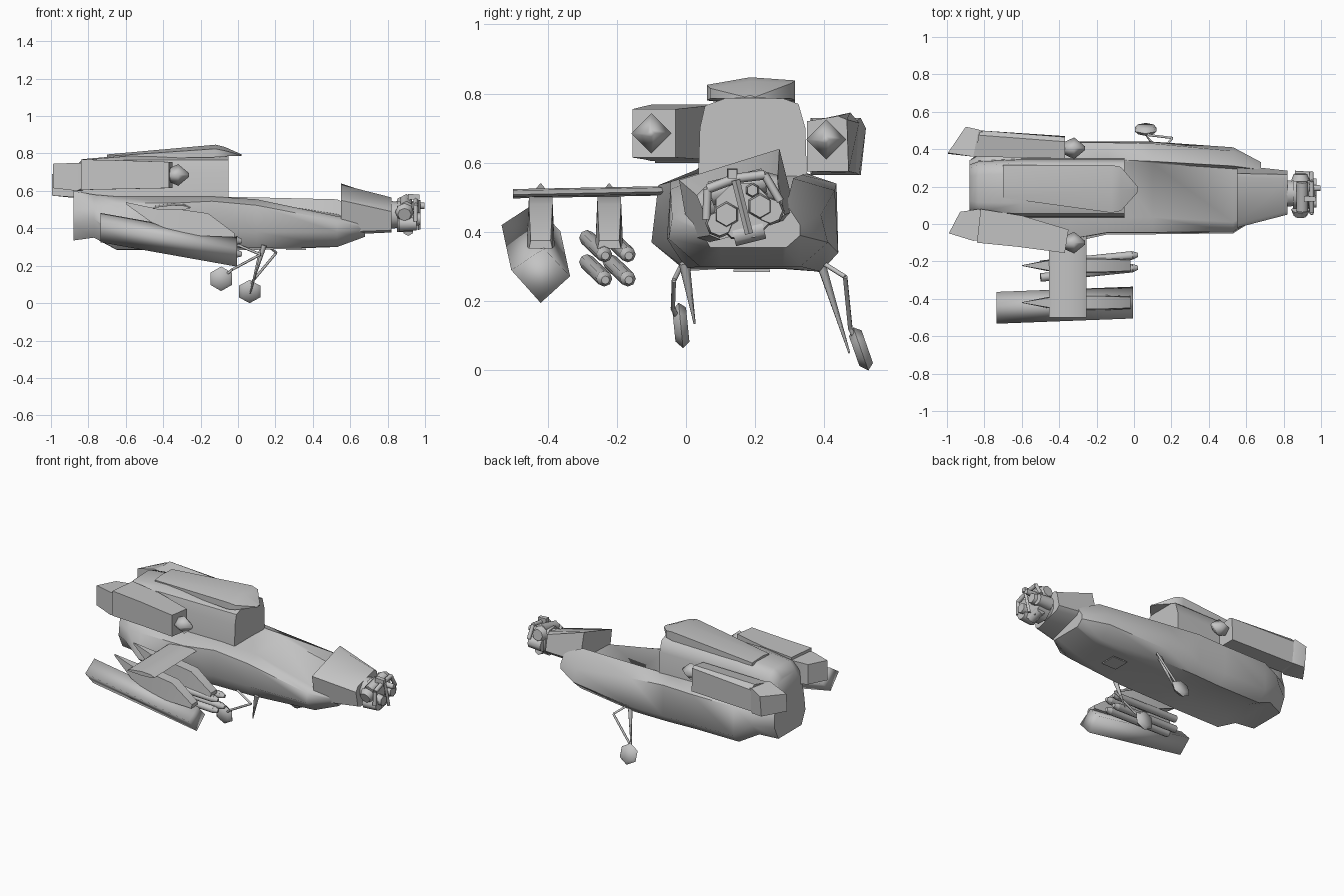
import bpy, bmesh, math
from mathutils import Vector, Matrix

grey = bpy.data.materials.new("hull_grey")
grey.diffuse_color = (0.55, 0.55, 0.55, 1)


def finish(name, bm, angle=45):
    bmesh.ops.remove_doubles(bm, verts=bm.verts, dist=0.0005)
    bmesh.ops.recalc_face_normals(bm, faces=bm.faces)
    me = bpy.data.meshes.new(name)
    bm.to_mesh(me)
    bm.free()
    me.materials.append(grey)
    ob = bpy.data.objects.new(name, me)
    bpy.context.collection.objects.link(ob)
    bpy.ops.object.select_all(action='DESELECT')
    ob.select_set(True)
    bpy.context.view_layer.objects.active = ob
    bpy.ops.object.shade_smooth_by_angle(angle=math.radians(angle))
    return ob


def loft(name, rings, angle=45):
    """Skin equal-length rings of points and cap both ends."""
    bm = bmesh.new()
    vs = [[bm.verts.new(p) for p in r] for r in rings]
    n = len(vs[0])
    for a, b in zip(vs, vs[1:]):
        for i in range(n):
            j = (i + 1) % n
            bm.faces.new((a[i], a[j], b[j], b[i]))
    bm.faces.new(vs[0])
    bm.faces.new(vs[-1])
    return finish(name, bm, angle)


def at(x, pts):
    return [(x, y, z) for y, z in pts]


def box_ring(near, far, z0, z1):
    """Upright rectangle between two plan points."""
    return [(*near, z0), (*near, z1), (*far, z1), (*far, z0)]


def rod(name, a, b, r0, r1, sides=8, spin=0.0, angle=65):
    a, b = Vector(a), Vector(b)
    d = b - a
    bm = bmesh.new()
    m = (Matrix.Translation((a + b) / 2) @ d.to_track_quat('Z', 'Y').to_matrix().to_4x4()
         @ Matrix.Rotation(spin, 4, 'Z'))
    bmesh.ops.create_cone(bm, cap_ends=True, segments=sides, radius1=r0,
                          radius2=r1, depth=d.length, matrix=m)
    return finish(name, bm, angle)


# lower hull: near sill, shoulder, mid, keel, then far side and the inner deck edge
def hull_ring(x, recess, pts):
    z = pts[3][1] + recess      # belly rises between the side fairings at the rear
    return at(x, pts[:4] + [(.10, z), (.28, z)] + pts[4:])


fairing = [(.03, .57), (-.08, .535), (-.10, .37), (0, .287), (.38, .285), (.44, .345), (.435, .535), (.35, .57), (.34, .57)]
hull = [
    hull_ring(-.88, 0, [(.05, .60), (.03, .50), (.02, .42), (.06, .335), (.30, .335), (.34, .42), (.34, .50), (.31, .60), (.30, .60)]),
    hull_ring(-.77, 0, [(.03, .58), (-.04, .51), (-.07, .45), (.02, .35), (.34, .35), (.42, .44), (.40, .51), (.34, .58), (.33, .58)]),
    hull_ring(-.65, .03, fairing),
    hull_ring(-.34, .02, fairing),
    hull_ring(-.14, 0, [(.035, .57), (-.045, .545), (-.055, .38), (0, .293), (.39, .285), (.44, .34), (.435, .54), (.345, .57), (.335, .57)]),
    hull_ring(.10, 0, [(.035, .555), (-.045, .523), (-.055, .38), (0, .295), (.39, .285), (.44, .34), (.43, .52), (.335, .565), (.325, .545)]),
    hull_ring(.53, 0, [(.01, .465), (-.04, .44), (-.05, .38), (.04, .30), (.33, .30), (.41, .37), (.39, .45), (.31, .555), (.295, .475)]),
    hull_ring(.68, 0, [(.06, .44), (.045, .42), (.045, .40), (.07, .355), (.29, .355), (.33, .39), (.33, .42), (.29, .48), (.28, .44)]),
]
loft("lower_hull", hull, 48)

# upper engine bay
bay = [(.035, .54), (.04, .70), (.055, .765), (.11, .785), (.27, .79), (.325, .77), (.345, .70), (.35, .54)]


def bay_ring(x, shrink, drop):
    return at(x, [(.19 + (y - .19) * shrink, z if z < .6 else z - drop) for y, z in bay])


loft("upper_bay", [bay_ring(-.88, .82, .07), bay_ring(-.83, .93, .02),
                   bay_ring(-.6, 1, 0), bay_ring(-.05, 1, 0)], 55)

# roof cowl with pointed front lip
loft("roof_cowl", [
    at(-.70, [(.14, .77), (.14, .785), (.20, .795), (.315, .79), (.315, .77)]),
    at(-.12, [(.06, .78), (.06, .825), (.185, .847), (.315, .838), (.315, .78)]),
    at(-.07, [(.07, .785), (.07, .815), (.185, .835), (.305, .83), (.305, .785)]),
    at(.02, [(.17, .787), (.17, .79), (.185, .795), (.20, .79), (.20, .787)])])

# rolled nose block
nose_back = [(-.02, .55), (.0, .556), (.25, .634), (.27, .64), (.315, .46), (.30, .44), (.04, .365), (.01, .38)]
nose_front = [(.05, .49), (.07, .52), (.24, .565), (.265, .55), (.285, .45), (.26, .425), (.10, .378), (.07, .39)]
loft("nose", [at(.55, nose_back), at(.82, nose_front)])

# sensor turret, rolled with the nose
C = Vector((0, .163, .472))
roll = Matrix.Rotation(math.radians(14), 3, 'X')


def turret(x, y, z):
    return C + roll @ Vector((x, y, z))


rod("turret_neck", turret(.80, 0, 0), turret(.86, 0, 0), .075, .07, 10)
rod("turret_housing", turret(.85, 0, -.01), turret(.935, 0, -.01), .09, .085, 8, math.pi / 8)
for s in (-1, 1):
    rod("turret_side_disc", turret(.89, s * .08, .035), turret(.89, s * .115, .03), .05, .036, 8)
    rod("turret_cheek", turret(.86, s * .075, -.03), turret(.955, s * .075, -.03), .042, .036, 8)
    rod("sensor_window", turret(.92, s * .05, -.01), turret(.975, s * .05, -.01), .04, .033, 6)
    # hoop over the sensor windows
    rod("hoop_side", turret(.95, s * .11, -.01), turret(.95, s * .085, .075), .012, .012, 6)
    rod("hoop_top", turret(.95, s * .085, .075), turret(.95, 0, .085), .014, .014, 6)
rod("sensor_rail", turret(.965, 0, -.08), turret(.965, 0, .08), .012, .012, 4)
rod("turret_visor", turret(.90, -.08, .06), turret(.90, .08, .06), .035, .035, 6)
rod("turret_chin", turret(.91, -.045, -.075), turret(.91, .045, -.075), .03, .03, 6)
rod("sight_head", turret(.91, -.005, .10), turret(.97, -.005, .10), .022, .018, 4, math.pi / 4)
rod("sight_lens", turret(.93, .04, .04), turret(.998, .04, .04), .022, .017, 6)

# engine nacelles with angled exhausts
loft("nacelle_near", [
    box_ring((-.84, -.10), (-.82, .08), .605, .768),
    box_ring((-.62, -.122), (-.60, .045), .61, .763),
    box_ring((-.37, -.155), (-.35, -.03), .615, .755)], 30)
loft("exhaust_near", [
    box_ring((-.99, -.05), (-.93, .065), .615, .745),
    box_ring((-.86, -.09), (-.83, .08), .60, .75),
    box_ring((-.82, -.085), (-.80, .07), .62, .75)], 30)
loft("nacelle_far", [
    [(-.85, .36, .575), (-.85, .36, .72), (-.83, .475, .745), (-.82, .50, .715), (-.82, .49, .57)],
    [(-.37, .35, .575), (-.37, .35, .72), (-.37, .44, .735), (-.37, .465, .725), (-.37, .47, .575)]], 30)
loft("exhaust_far", [
    [(-.995, .375, .575), (-.995, .38, .69), (-.90, .52, .70), (-.90, .505, .565)],
    [(-.86, .36, .565), (-.86, .36, .73), (-.83, .505, .73), (-.83, .50, .565)],
    [(-.82, .37, .58), (-.82, .37, .72), (-.80, .49, .72), (-.80, .48, .58)]], 30)

# faceted intake spinners, shaded smooth
for y, z in ((-.10, .685), (.405, .667)):
    loft("intake_spinner", [
        [(x, y + r * math.cos(a * math.pi / 2), z + r * math.sin(a * math.pi / 2)) for a in range(4)]
        for x, r in ((-.38, .03), (-.32, .058), (-.262, .01))], 100)

# stub wing on the near side
wing = [(-.455, .505), (-.44, .515), (-.35, .526), (-.28, .522), (-.255, .51), (-.28, .503), (-.35, .499)]
loft("stub_wing", [[(x, y, z + dz) for x, z in wing] for y, dz in ((-.50, -.002), (.02, .008))])


# weapon pylons
def pylon(name, y):
    rings = []
    for x, z0, z1, w in ((-.60, .53, .54, .002), (-.46, .43, .51, .03), (-.30, .365, .50, .04),
                         (-.16, .358, .48, .04), (-.02, .352, .375, .034)):
        rings.append([(x, y - w, z0), (x, y - w * .85, z1),
                      (x, y + w * .85, z1), (x, y + w, z0)])
    loft(name, rings)


pylon("outer_pylon", -.42)
pylon("inner_pylon", -.222)

# square launcher pod hung on edge
pod = [(-.42, .195), (-.335, .272), (-.41, .352), (-.505, .29)]
loft("launcher_pod", [at(-.005, pod), at(-.735, [(y - .028, z + .13) for y, z in pod])], 100)

# four missiles
for y in (-.236, -.168):
    for z in (.265, .335):
        rod("missile_body", (-.50, y - .05, z + .048), (-.01, y, z), .023, .023, 8)
        rod("missile_tip", (-.01, y, z), (.02, y + .003, z - .004), .023, .012, 8)


# landing gear: flat six-sided wheels and bent struts
def wheel(name, c, lean):
    c = Vector(c)
    axis = Vector((0, 1, lean)).normalized()
    rod(name, c - axis * .02, c, .045, .066, 6)
    rod(name + "_outer", c, c + axis * .02, .066, .05, 6)


wheel("wheel_near", (-.09, -.015, .13), .1)
wheel("wheel_far", (.062, .505, .062), .35)
for name, path in (
        ("strut_near", [(.0, -.01, .31), (.12, -.035, .26), (-.03, -.038, .18), (-.09, -.015, .13)]),
        ("strut_far", [(.14, .38, .32), (.205, .46, .27), (.08, .475, .12), (.062, .50, .07)])):
    for a, b in zip(path, path[1:]):
        rod(name, a, b, .007, .007, 6)
rod("brace_near", (.14, -.005, .31), (.09, .025, .135), .016, .003, 6)
rod("brace_far", (.14, .38, .34), (.065, .472, .05), .016, .003, 6)

# belly hatch
rod("belly_hatch", (.31, .19, .284), (.31, .19, .291), .075, .075, 4, math.pi / 4)
